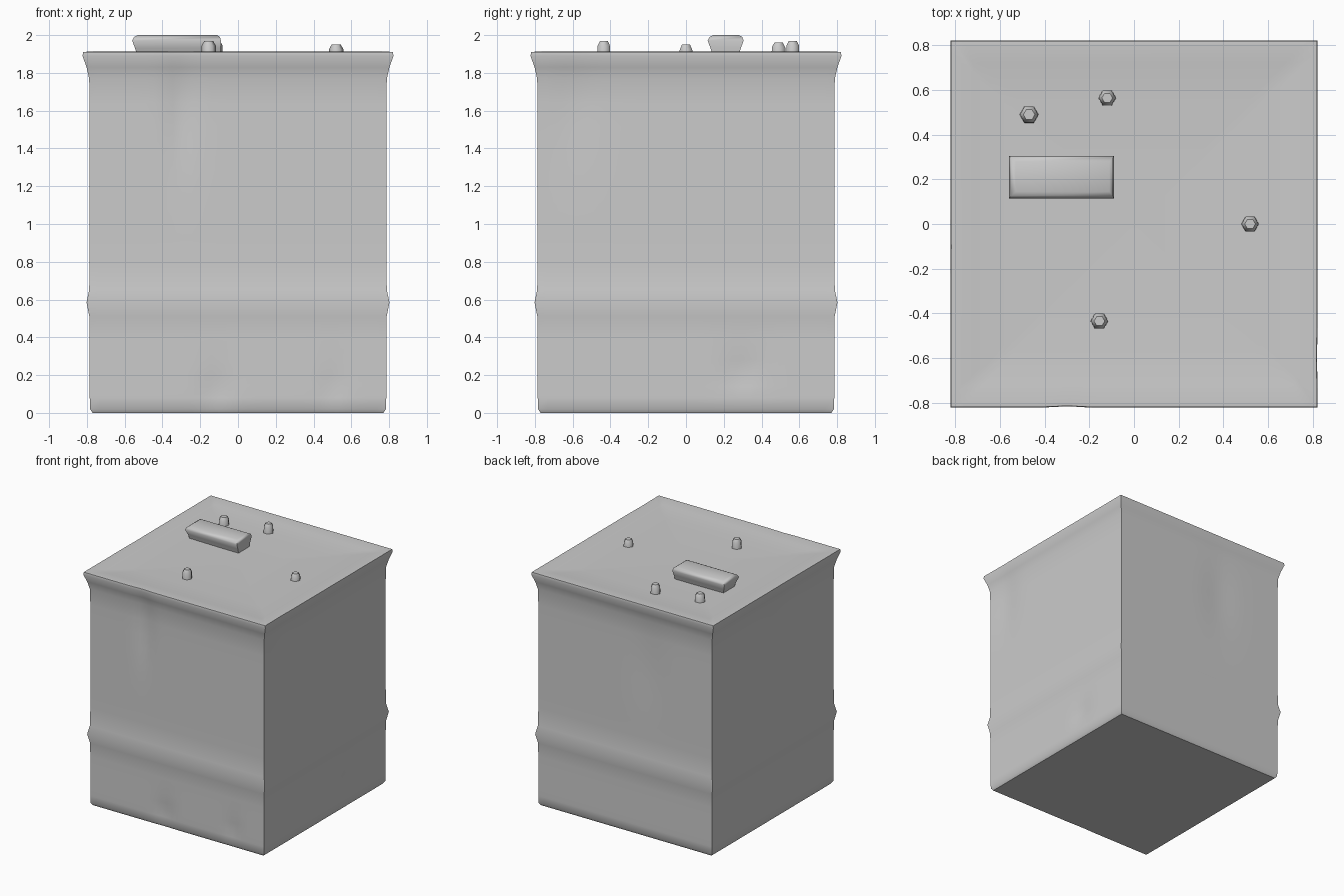
import bpy, bmesh, math

if "Cube" in bpy.data.objects:
    bpy.data.objects.remove(bpy.data.objects["Cube"])

grey = bpy.data.materials.new("plain grey")
grey.diffuse_color = (0.6, 0.6, 0.6, 1)
grey.use_nodes = True
grey.node_tree.nodes["Principled BSDF"].inputs["Base Color"].default_value = grey.diffuse_color


def finish(name, bm, angle=35):
    bmesh.ops.recalc_face_normals(bm, faces=bm.faces)
    me = bpy.data.meshes.new(name)
    bm.to_mesh(me)
    bm.free()
    me.materials.append(grey)
    ob = bpy.data.objects.new(name, me)
    bpy.context.collection.objects.link(ob)
    bpy.ops.object.select_all(action='DESELECT')
    ob.select_set(True)
    bpy.context.view_layer.objects.active = ob
    bpy.ops.object.shade_smooth_by_angle(angle=math.radians(angle))
    return ob


def loft(bm, rings):
    # skin a stack of equal-length closed rings and cap both ends
    vs = [[bm.verts.new(p) for p in r] for r in rings]
    n = len(vs[0])
    for a, b in zip(vs, vs[1:]):
        for i in range(n):
            j = (i + 1) % n
            bm.faces.new((a[i], a[j], b[j], b[i]))
    bm.faces.new(vs[0])
    bm.faces.new(vs[-1])


def bump(v, centre, width):
    return math.exp(-((v - centre) / width) ** 2)


# shallow hollows in the walls: side, position along it, height, width, tallness, depth
# sides: 0 front, 1 right, 2 back, 3 left
DENTS = [(0, -0.30, 1.60, 0.07, 0.28, 0.018), (0, -0.12, 0.12, 0.08, 0.10, 0.012),
         (0, 0.50, 0.14, 0.06, 0.09, 0.010), (1, 0.30, 0.22, 0.10, 0.06, 0.015),
         (1, -0.60, 1.60, 0.12, 0.25, 0.010), (2, 0.20, 1.40, 0.15, 0.30, 0.008),
         (3, 0.10, 1.50, 0.15, 0.30, 0.008)]
N = 32


def square(h, z, dented=True):
    ring = []
    for side in range(4):
        for i in range(N):
            t = -h + 2 * h * i / N
            d = h
            if dented and i:
                d -= sum(k * bump(t, c, w) * bump(z, cz, tall)
                         for s, c, cz, w, tall, k in DENTS if s == side)
            x, y = t, -d
            for _ in range(side):
                x, y = -y, x
            ring.append((x, y, z))
    return ring


# box body: slightly waisted walls, a belt ridge, a flared rim and a sunken lid
profile = [(0.77, 0.0), (0.783, 0.02), (0.785, 0.08), (0.785, 0.14), (0.785, 0.2),
           (0.785, 0.28), (0.785, 0.4), (0.787, 0.51), (0.802, 0.585), (0.788, 0.65)]
profile += [(0.785, 0.8 + 0.12 * i) for i in range(8)]
profile += [(0.788, 1.77), (0.802, 1.83), (0.823, 1.89), (0.82, 1.91)]
lid = [(0.80, 1.912), (0.72, 1.902), (0.55, 1.896), (0.25, 1.892), (0.02, 1.891)]
bm = bmesh.new()
loft(bm, [square(h, z) for h, z in profile] + [square(h, z, False) for h, z in lid])
finish("box_body", bm, 40)

# lid handle: a bar that widens upwards, then rounds over
bm = bmesh.new()
sections = [(-0.53, -0.095, 0.145, 0.275, 1.88), (-0.545, -0.092, 0.13, 0.29, 1.93),
            (-0.56, -0.09, 0.115, 0.305, 1.97), (-0.55, -0.095, 0.125, 0.298, 1.99),
            (-0.53, -0.11, 0.145, 0.28, 2.0)]
loft(bm, [[(a, c, z), (b, c, z), (b, d, z), (a, d, z)] for a, b, c, d, z in sections])
finish("lid_handle", bm, 50)

# four small lid studs
for i, (x, y, top, r) in enumerate([(-0.47, 0.49, 1.96, 0.043), (-0.12, 0.565, 1.97, 0.04),
                                    (-0.155, -0.435, 1.968, 0.04), (0.52, 0.0, 1.95, 0.04)]):
    bm = bmesh.new()
    loft(bm, [[(x + q * math.cos(math.tau * k / 6), y + q * math.sin(math.tau * k / 6), z)
               for k in range(6)]
              for q, z in ((r, 1.88), (r * 0.95, top - 0.025), (r * 0.6, top))])
    finish(f"lid_stud_{i + 1}", bm, 60)
